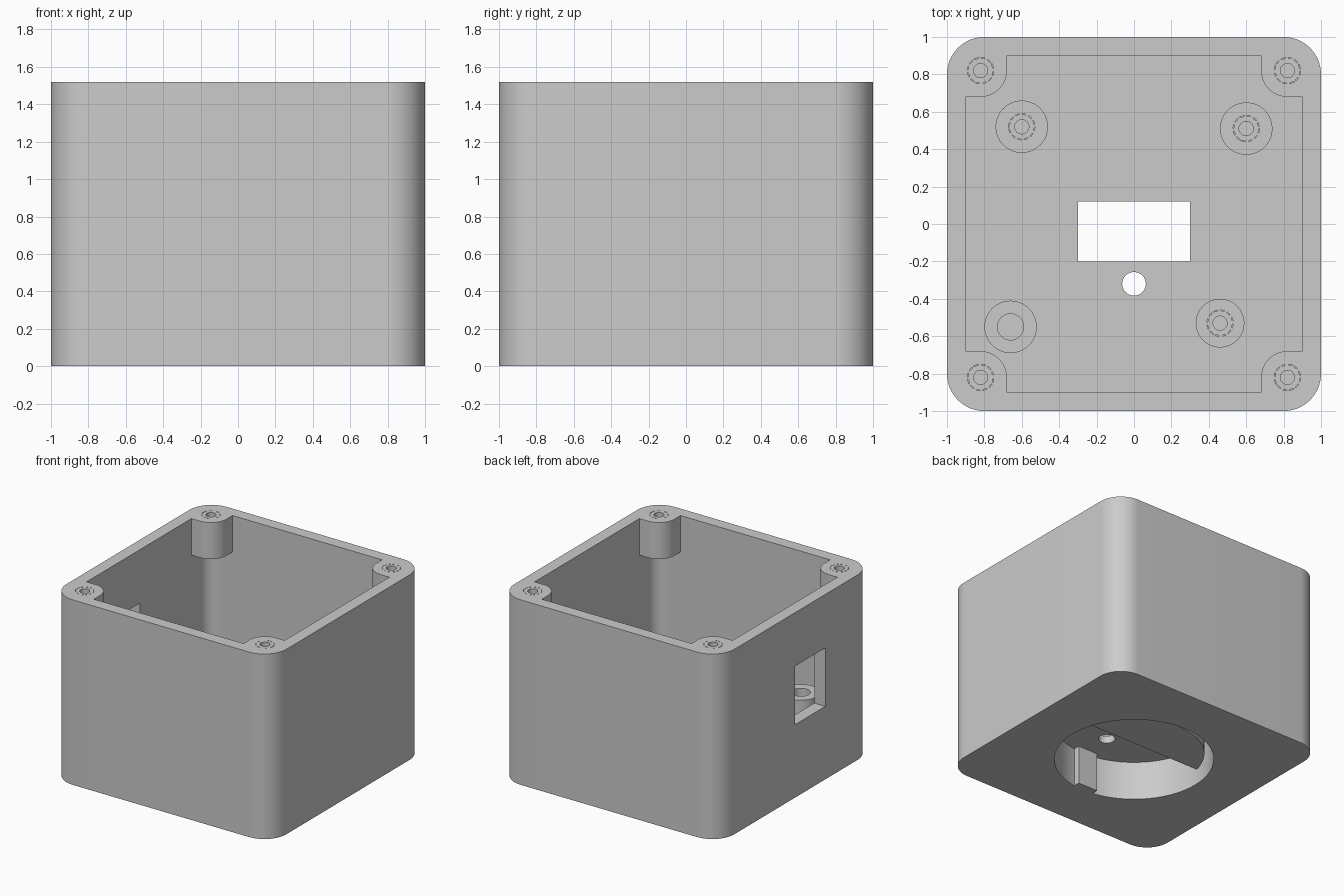
import bpy
import bmesh
from math import sin, cos, pi, radians

cube = bpy.data.objects.get("Cube")
if cube:
    bpy.data.objects.remove(cube, do_unlink=True)

grey = bpy.data.materials.new("light grey plastic")
grey.use_nodes = True
COLOR = (0.6, 0.6, 0.6, 1)
grey.diffuse_color = COLOR
grey.node_tree.nodes["Principled BSDF"].inputs["Base Color"].default_value = COLOR

HEIGHT, FLOOR, POST_BOTTOM = 1.52, 0.38, 1.22
POST, POST_R, INSERT_R, BORE_R = 0.82, 0.14, 0.07, 0.038
STANDOFF_TOP = 0.56


def arc(x, y, r, start, end, n):
    return [(x + r * cos(start + (end - start) * i / n),
             y + r * sin(start + (end - start) * i / n)) for i in range(n + 1)]


def circle(x, y, r, n=64):
    return arc(x, y, r, 0, 2 * pi, n)[:-1]


def rounded_square(half, r):
    points = []
    for k, (sx, sy) in enumerate([(1, 1), (-1, 1), (-1, -1), (1, -1)]):
        points += arc(sx * (half - r), sy * (half - r), r, k * pi / 2, (k + 1) * pi / 2, 16)
    return points


def rectangle(x0, x1, y0, y1):
    return [(x0, y0), (x1, y0), (x1, y1), (x0, y1)]


def prism(name, outline, z0, z1):
    """Extrude a flat outline from z0 up to z1."""
    bm = bmesh.new()
    face = bm.faces.new([bm.verts.new((x, y, z0)) for x, y in outline])
    top = bmesh.ops.extrude_face_region(bm, geom=[face])["geom"]
    verts = [v for v in top if isinstance(v, bmesh.types.BMVert)]
    bmesh.ops.translate(bm, verts=verts, vec=(0, 0, z1 - z0))
    bmesh.ops.recalc_face_normals(bm, faces=bm.faces)
    mesh = bpy.data.meshes.new(name)
    bm.to_mesh(mesh)
    bm.free()
    mesh.materials.append(grey)
    obj = bpy.data.objects.new(name, mesh)
    bpy.context.scene.collection.objects.link(obj)
    return obj


def combine(target, other, operation="DIFFERENCE"):
    """Apply a boolean and discard the helper."""
    mod = target.modifiers.new("boolean", "BOOLEAN")
    mod.operation, mod.object, mod.solver = operation, other, "EXACT"
    bpy.context.view_layer.update()
    graph = bpy.context.evaluated_depsgraph_get()
    mesh = bpy.data.meshes.new_from_object(target.evaluated_get(graph))
    target.modifiers.clear()
    target.data = mesh
    bpy.data.objects.remove(other, do_unlink=True)


def smooth(obj):
    bpy.ops.object.select_all(action="DESELECT")
    obj.select_set(True)
    bpy.context.view_layer.objects.active = obj
    bpy.ops.object.shade_smooth_by_angle(angle=radians(30))


def threaded_insert(name, x, y, top, depth):
    """Knurled sleeve, flush with the surface around it."""
    knurl = [(x + r * cos(a), y + r * sin(a)) for a, r in
             ((2 * pi * i / 48, INSERT_R if i % 4 < 2 else INSERT_R - 0.004) for i in range(48))]
    sleeve = prism(name, knurl, top - depth, top)
    combine(sleeve, prism("bore", circle(x, y, BORE_R, 32), top - depth - 1, top + 1))
    smooth(sleeve)


# Enclosure body with rounded corners
body = prism("enclosure_body", rounded_square(1, 0.2), 0, HEIGHT)
combine(body, prism("cavity", rounded_square(0.9, 0.1), FLOOR, POST_BOTTOM))

# Mouth of the cavity, leaving a rounded post in each corner
mouth = []
for k in range(4):
    quarter = [(0.9, 0.68)] + arc(POST, POST, POST_R, 1.5 * pi, pi, 16) + [(0.68, 0.9)]
    c, s = round(cos(k * pi / 2)), round(sin(k * pi / 2))
    mouth += [(x * c - y * s, x * s + y * c) for x, y in quarter]
combine(body, prism("mouth", mouth, POST_BOTTOM - 0.1, HEIGHT + 0.1))

# Socket underneath, with a locating key at the front
socket = arc(0, 0, 0.6, -pi / 2 + 0.15, 1.5 * pi - 0.15, 80) + [(-0.09, -0.54), (0.09, -0.54)]
combine(body, prism("socket", socket, -0.1, 0.32))

# Openings in the floor and the side window
combine(body, prism("floor_slot", rectangle(-0.3, 0.3, -0.2, 0.12), 0.2, 0.5))
combine(body, prism("floor_hole", circle(0, -0.32, 0.063), 0.2, 0.5))
combine(body, prism("side_window", rectangle(-1.1, -0.8, -0.38, 0.01), 0.6, 1.08))

# Half-round plug inside the socket
plug = arc(0, 0, 0.53, 0.228, pi - 0.228, 48)
combine(body, prism("plug", plug, 0.05, 0.35), "UNION")

# Corner post holes and their inserts
for sx, side in ((1, "left"), (-1, "right")):
    for sy, end in ((1, "back"), (-1, "front")):
        x, y = sx * POST, sy * POST
        combine(body, prism("post_hole", circle(x, y, INSERT_R), HEIGHT - 0.24, HEIGHT + 0.1))
        threaded_insert(f"post_insert_{end}_{side}", x, y, HEIGHT, 0.2)
smooth(body)

# Circuit board standoffs, one without an insert
standoffs = (("back_right", -0.6, 0.52, 0.14, True), ("back_left", 0.6, 0.51, 0.14, True),
             ("front_right", -0.66, -0.55, 0.14, False), ("front_left", 0.46, -0.53, 0.13, True))
for name, x, y, r, has_insert in standoffs:
    standoff = prism("standoff_" + name, circle(x, y, r), FLOOR - 0.02, STANDOFF_TOP)
    combine(standoff, prism("hole", circle(x, y, INSERT_R), FLOOR + 0.01, STANDOFF_TOP + 0.1))
    smooth(standoff)
    if has_insert:
        threaded_insert("standoff_insert_" + name, x, y, STANDOFF_TOP, 0.15)
